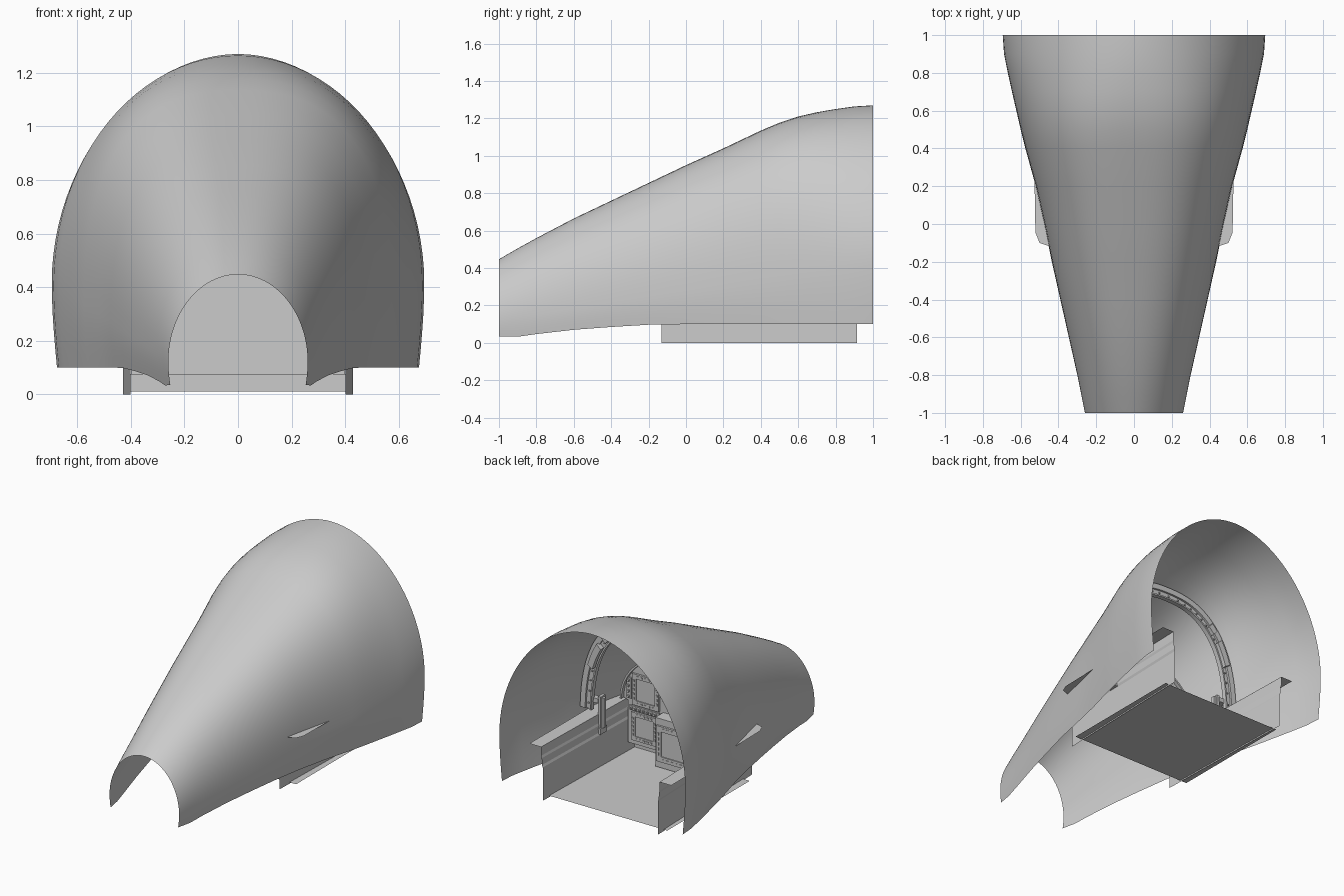
import bpy, bmesh
from math import sin, cos, pi

if "Cube" in bpy.data.objects:
    bpy.data.objects.remove(bpy.data.objects["Cube"])

# Shell stations: y, half width, widest height, top height, bottom height, roundness power
STATIONS = [(-1, .26, .12, .447, .035, 2.0), (-.9, .28, .14, .505, .033, 2.07), (-.8, .30, .15, .56, .047, 2.15),
            (-.6, .345, .18, .665, .07, 2.25), (-.4, .39, .21, .76, .085, 2.35), (-.2, .435, .24, .855, .097, 2.42),
            (0, .475, .27, .95, .1, 2.48), (.2, .52, .30, 1.04, .1, 2.5), (.4, .575, .33, 1.135, .1, 2.48),
            (.5, .60, .35, 1.177, .1, 2.42), (.6, .623, .37, 1.21, .1, 2.33), (.7, .646, .385, 1.233, .1, 2.22),
            (.8, .668, .40, 1.25, .1, 2.1), (.9, .688, .41, 1.264, .1, 2.0), (1, .695, .42, 1.27, .1, 1.93)]


def station(y):
    for a, b in zip(STATIONS, STATIONS[1:]):
        if y <= b[0]:
            t = (y - a[0]) / (b[0] - a[0])
            return [p + (q - p) * t for p, q in zip(a, b)]


def arch(w, zw, zt, n, p=2):
    """Half superellipse from right to left."""
    pts = []
    for i in range(n + 1):
        c, s = cos(pi * i / n), max(sin(pi * i / n), 0)
        pts.append((w * abs(c) ** (2 / p) * (1 if c > 0 else -1), zw + (zt - zw) * s ** (2 / p)))
    pts[n // 2] = (0, zt)
    return pts


def section(y, n=48, low=5):
    """Open arch outline (x, z) of the shell at y, from right to left."""
    _, w, zw, zt, zb, p = station(y)
    side = []
    for i in range(low):
        t = i / low
        side.append((w * (.972 + .028 * sin(t * pi / 2)), zb + (zw - zb) * t))
    return side + arch(w, zw, zt, n, p) + [(-x, z) for x, z in reversed(side)]


def finish(name, bm, smooth=False):
    bmesh.ops.recalc_face_normals(bm, faces=bm.faces)
    me = bpy.data.meshes.new(name)
    bm.to_mesh(me)
    bm.free()
    ob = bpy.data.objects.new(name, me)
    bpy.context.collection.objects.link(ob)
    if smooth:
        bpy.ops.object.select_all(action='DESELECT')
        ob.select_set(True)
        bpy.context.view_layer.objects.active = ob
        bpy.ops.object.shade_smooth_by_angle(angle=.6)
    return ob


def loft(name, rows, smooth=False, closed=False):
    """Quad strips between rows of 3D points; closed joins last row to first."""
    bm = bmesh.new()
    v = [[bm.verts.new(p) for p in r] for r in rows]
    for a, b in zip(v, v[1:] + ([v[0]] if closed else [])):
        for i in range(len(a) - 1):
            bm.faces.new((a[i], b[i], b[i + 1], a[i + 1]))
    if closed:
        bmesh.ops.remove_doubles(bm, verts=bm.verts, dist=1e-5)
        ends = [e for e in bm.edges if e.is_boundary]
        if ends:
            bmesh.ops.holes_fill(bm, edges=ends)
    return finish(name, bm, smooth)


def ring(name, outer, inner, y0, y1, smooth=False):
    rows = [[(x, y, z) for x, z in o] for o, y in ((outer, y0), (outer, y1), (inner, y1), (inner, y0))]
    return loft(name, rows, smooth, True)


def prism(name, pts, y0, y1):
    bm = bmesh.new()
    f = bm.faces.new([bm.verts.new((x, y0, z)) for x, z in pts])
    new = bmesh.ops.extrude_face_region(bm, geom=[f])['geom']
    bmesh.ops.translate(bm, vec=(0, y1 - y0, 0), verts=[g for g in new if isinstance(g, bmesh.types.BMVert)])
    return finish(name, bm)


def boxes(name, items):
    """One mesh from many (centre, size) boxes."""
    bm = bmesh.new()
    for c, s in items:
        vs = bmesh.ops.create_cube(bm, size=1)['verts']
        bmesh.ops.scale(bm, vec=s, verts=vs)
        bmesh.ops.translate(bm, vec=c, verts=vs)
    return finish(name, bm)


def mirror(ob):
    m = ob.modifiers.new('mirror', 'MIRROR')
    m.use_axis = (True, False, False)
    return ob


def rect(cx, cz, w, h):
    p = [(cx - w / 2, cz - h / 2), (cx + w / 2, cz - h / 2), (cx + w / 2, cz + h / 2), (cx - w / 2, cz + h / 2)]
    return p + p[:1]


# Outer skin, open at the front, back and underside
loft('outer_shell', [[(x, s[0], z) for x, z in section(s[0])] for s in STATIONS], True)

# Cockpit floor with low front step
loft('floor', [[(x, y, .01) for x in (-.455, .455)] for y in (-.03, .85)])
loft('footwell_front', [[(x, -.03, z) for x in (-.405, .405)] for z in (.01, .075)])

# Side walls: stepped profile swept along y, flaring towards the rear
profile = [(.415, .36), (.415, .30), (.41, .285), (.408, .24), (.402, .225), (.402, 0)]
mirror(loft('side_wall', [[(x + dx, y, z) for x, z in profile] for y, dx in ((-.13, 0), (.915, .028))]))

# Sill ledges with clipped front corners, poking slightly through the skin
bm = bmesh.new()
bm.faces.new([bm.verts.new((x, y, .36)) for x, y in
              [(.443, .915), (.415, -.11), (.455, -.115), (.50, -.10), (.522, -.045), (.527, .25), (.53, .915)]])
mirror(finish('sill', bm))

# Canopy bow: outer hoop, inner flange, bolts and latch blocks
AY = .33
_, AW, AZ, AT, _, AP = station(AY - .02)


def hoop(d, n=56):
    return arch(AW - d, AZ, AT - d, n, AP)[1:-1]


ring('canopy_bow', hoop(.003), hoop(.04), AY - .02, AY + .02, True)
ring('bow_flange', hoop(.04), hoop(.075), AY - .012, AY + .006, True)
ring('bow_lip', hoop(.075), hoop(.085), AY - .012, AY + .02, True)
boxes('bow_bolts', [((x, AY + .008, z), (.009, .010, .009)) for x, z in hoop(.058, 32)])
for k, (i0, i1) in enumerate([(7, 12), (14, 16), (38, 40), (42, 47)]):
    ring('bow_handle_%d' % k, hoop(.03)[i0:i1 + 1], hoop(.07)[i0:i1 + 1], AY + .005, AY + .04)

# Upright latch brackets beside the pilot
mirror(boxes('latch_bracket', [((.42, .30, .36), (.02, .05, .24)), ((.405, .30, .37), (.02, .025, .20)),
                               ((.455, .31, .45), (.06, .04, .03)), ((.42, .30, .25), (.03, .07, .04))]))

# Instrument panel: arched plate, glare hood and centre pedestal
PY = .05
arc = arch(.43, .37, .73, 28)
prism('instrument_panel', [(-.40, .075), (.40, .075), (.40, .36)] + arc + [(-.40, .36)], PY - .02, PY)
outer = [(x * 1.03, .37 + (z - .37) * 1.03) for x, z in arc]
ring('glare_hood', outer, arc, PY - .04, PY + .025, True)
boxes('pedestal', [((0, .09, .18), (.27, .09, .33))])


# Screens: frame, glass, and a border of push buttons
def screen(tag, cx, cz, w, h, y):
    obs = [ring(tag + '_frame', rect(cx, cz, w, h), rect(cx, cz, w * .7, h * .7), y, y + .014),
           boxes(tag + '_glass', [((cx, y + .004, cz), (w * .7, .006, h * .7))])]
    keys = []
    for i in range(5):
        t = (i - 2) * .14
        for s in (-.43, .43):
            keys.append(((cx + w * t, y + .015, cz + h * s), (w * .07, .006, h * .05)))
            keys.append(((cx + w * s, y + .015, cz + h * t), (w * .05, .006, h * .07)))
    obs.append(boxes(tag + '_buttons', keys))
    return obs


for tag, cx, cz, w, h in [('upper_screen', .26, .45, .20, .21), ('lower_screen', .27, .20, .19, .19)]:
    for o in screen(tag, cx, cz, w, h, PY):
        mirror(o)
screen('centre_screen', 0, .18, .24, .24, .135)

# Centre head unit and small switch panels
boxes('control_head', [((0, PY + .02, .52), (.22, .05, .16)), ((0, PY + .05, .54), (.15, .02, .08))])
boxes('head_buttons', [(((i - 2) * .036, PY + .05, .47), (.022, .012, .02)) for i in range(5)])
mirror(boxes('switch_panels', [((.27, PY + .006, .32), (.22, .012, .03)), ((.385, PY + .006, .45), (.035, .012, .14)),
                               ((.20, PY + .006, .61), (.12, .012, .06))]))
mirror(boxes('switches', [((.18 + i * .03, PY + .016, .32), (.012, .02, .012)) for i in range(7)] +
             [((.385, PY + .016, .395 + i * .036), (.014, .02, .014)) for i in range(4)]))

# Round gauges
bm = bmesh.new()
for x, z in [(.17, .61), (-.17, .61), (.23, .61), (-.23, .61), (0, .655)]:
    c = bmesh.ops.create_cone(bm, cap_ends=True, segments=20, radius1=.026, radius2=.022, depth=.02)['verts']
    for v in c:
        v.co = (v.co.x + x, PY + .015 + v.co.z, v.co.y + z)
finish('gauges', bm, True)
